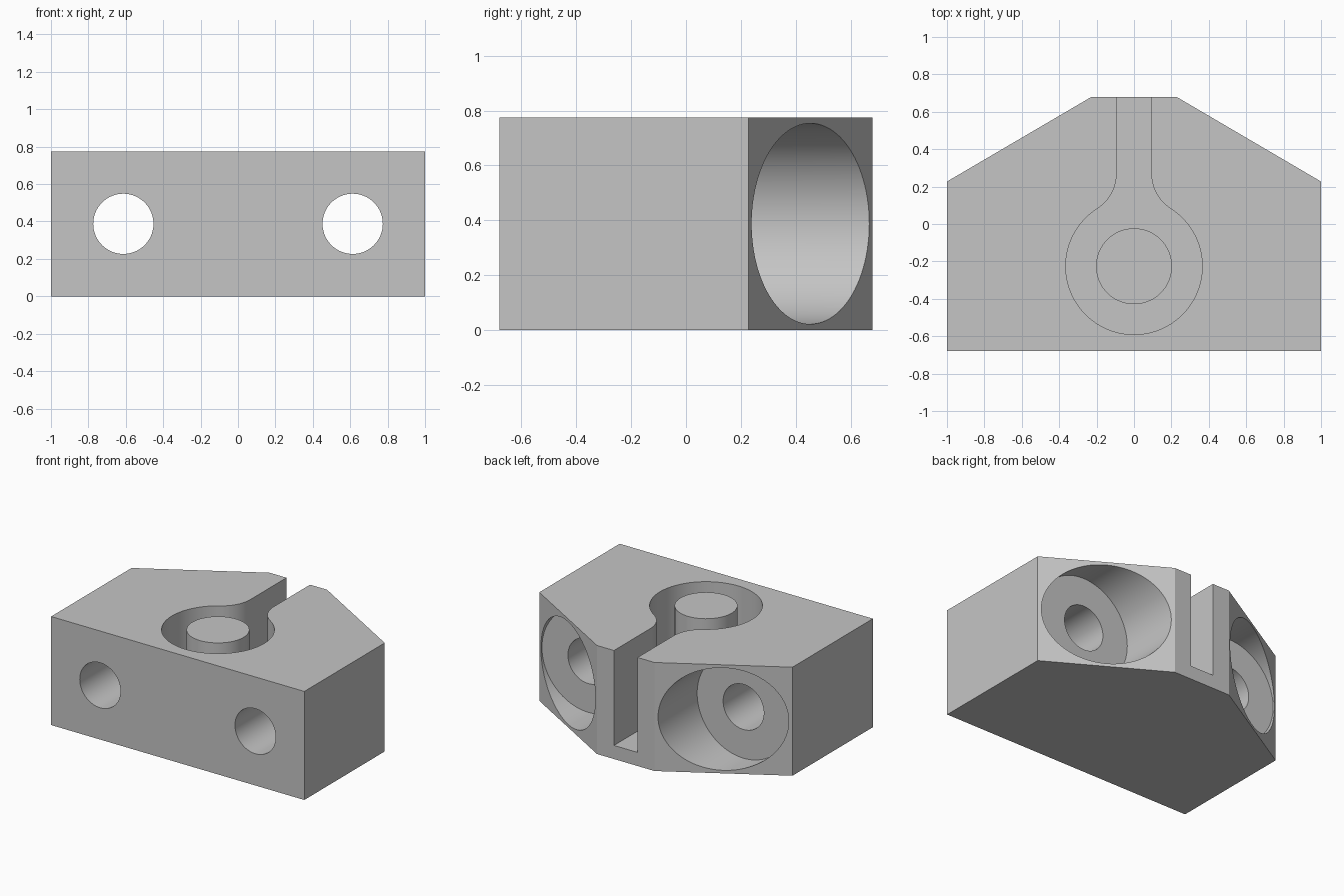
import bpy, bmesh
from math import pi, sin, cos, atan2, radians, hypot
from mathutils import Matrix

cube = bpy.data.objects.get("Cube")
if cube:
    bpy.data.objects.remove(cube, do_unlink=True)

HEIGHT = 0.775
DEPTH = 0.68
SHOULDER = 0.227      # where the slanted back corners begin
FLOOR = 0.097         # floor of the keyhole groove
RING_Y = -0.226
RING_R = 0.365
SLOT = 0.093          # half width of the slot

grey = bpy.data.materials.new("plain grey")
grey.use_nodes = True
COLOUR = (0.56, 0.56, 0.56, 1)
grey.diffuse_color = COLOUR
grey.node_tree.nodes["Principled BSDF"].inputs["Base Color"].default_value = COLOUR


def finish(name, bm):
    bmesh.ops.recalc_face_normals(bm, faces=bm.faces)
    mesh = bpy.data.meshes.new(name)
    bm.to_mesh(mesh)
    bm.free()
    mesh.materials.append(grey)
    obj = bpy.data.objects.new(name, mesh)
    bpy.context.collection.objects.link(obj)
    return obj


def prism(name, outline, z0, z1):
    """Extrude a flat outline between two heights."""
    bm = bmesh.new()
    face = bm.faces.new([bm.verts.new((x, y, z0)) for x, y in outline])
    up = bmesh.ops.extrude_face_region(bm, geom=[face])["geom"]
    bmesh.ops.translate(bm, vec=(0, 0, z1 - z0),
                        verts=[v for v in up if isinstance(v, bmesh.types.BMVert)])
    return finish(name, bm)


def rod_along_y(name, x, radius, y0, y1):
    bm = bmesh.new()
    place = Matrix.Translation((x, (y0 + y1) / 2, HEIGHT / 2)) @ Matrix.Rotation(pi / 2, 4, "X")
    bmesh.ops.create_cone(bm, cap_ends=True, segments=96, radius1=radius,
                          radius2=radius, depth=y1 - y0, matrix=place)
    return finish(name, bm)


def arc(cx, cy, r, a0, a1, n):
    return [(cx + r * cos(a0 + (a1 - a0) * i / n), cy + r * sin(a0 + (a1 - a0) * i / n))
            for i in range(n + 1)]


def combine(target, tool, operation):
    mod = target.modifiers.new(tool.name, "BOOLEAN")
    mod.operation = operation
    mod.solver = "EXACT"
    mod.object = tool
    bpy.context.view_layer.objects.active = target
    bpy.ops.object.modifier_apply(modifier=mod.name)
    bpy.data.objects.remove(tool, do_unlink=True)


# Block with slanted back corners
right_half = [(1, -DEPTH), (1, SHOULDER), (SHOULDER, DEPTH)]
block = prism("clamp_block", right_half + [(-x, y) for x, y in reversed(right_half)], 0, HEIGHT)

# Keyhole groove: ring, filleted neck and slot open at the back
FILLET = 0.223
neck_x = SLOT + FILLET
neck_y = RING_Y + ((RING_R + FILLET) ** 2 - neck_x ** 2) ** 0.5
touch = atan2(neck_y - RING_Y, neck_x)
half = arc(0, RING_Y, RING_R, -pi / 2, touch, 48)
half += arc(neck_x, neck_y, FILLET, touch + pi, pi, 16)[1:]
half.append((SLOT, 1))
groove = half + [(-x, y) for x, y in reversed(half[1:])]
combine(block, prism("groove_cutter", groove, FLOOR, 1), "DIFFERENCE")

# Round post standing in the ring, level with the top
post = prism("post", arc(0, RING_Y, 0.203, 0, 2 * pi, 96)[:-1], FLOOR / 2, HEIGHT)
combine(block, post, "UNION")

# Bolt holes with wide counterbores from the back
for side in (-1, 1):
    x = side * 0.613
    combine(block, rod_along_y("counterbore_cutter", x, 0.366, SHOULDER, 1), "DIFFERENCE")
    combine(block, rod_along_y("bolt_cutter", x, 0.161, -1, 1), "DIFFERENCE")

# Smooth curved walls, crisp edges
bpy.ops.object.select_all(action="DESELECT")
block.select_set(True)
bpy.context.view_layer.objects.active = block
bpy.ops.object.shade_smooth_by_angle(angle=radians(25))
